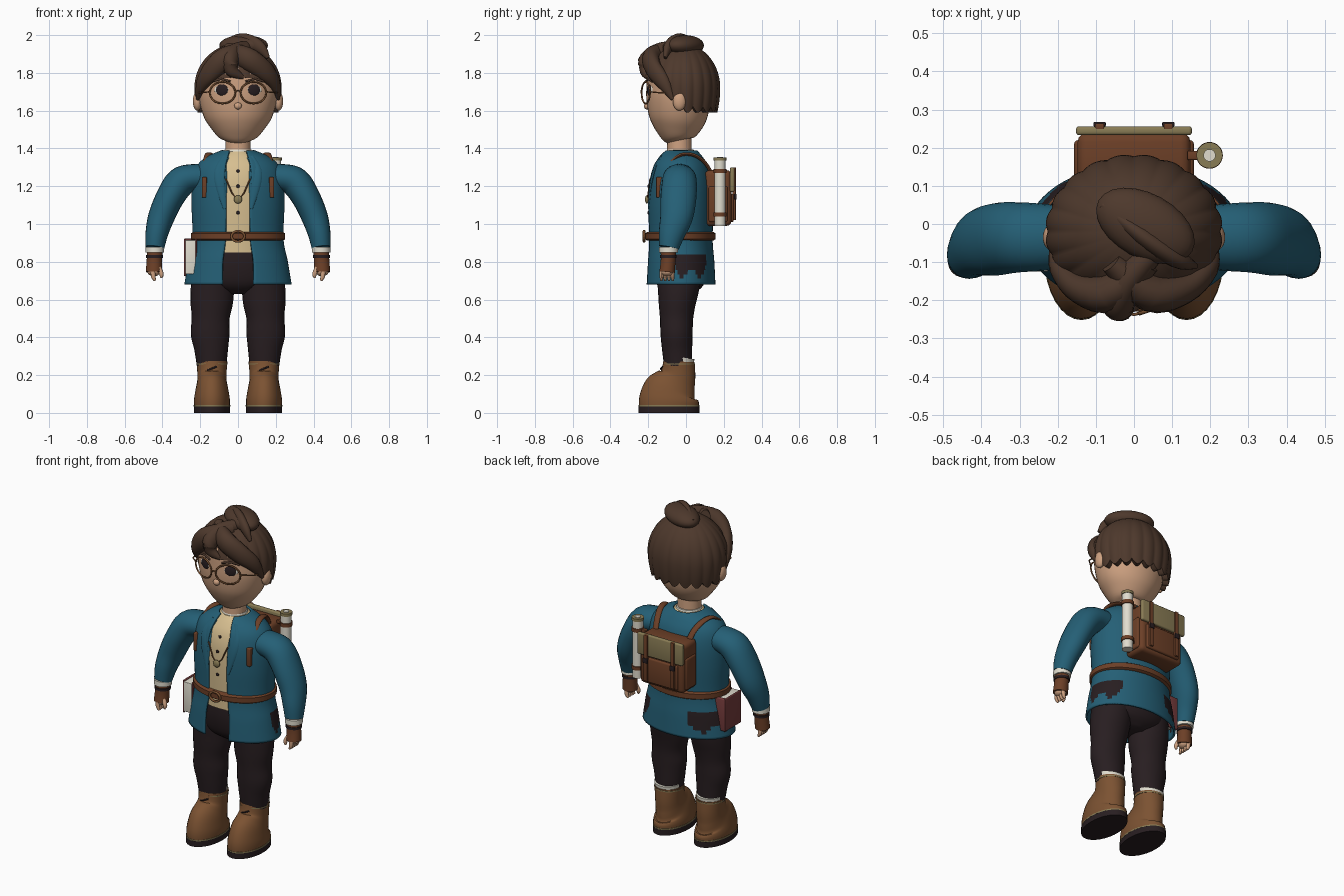
import bpy, bmesh
from math import sin, cos, pi, asin, sqrt, radians
from mathutils import Vector, Matrix

if "Cube" in bpy.data.objects:
    bpy.data.objects.remove(bpy.data.objects["Cube"])


def material(name, r, g, b):
    m = bpy.data.materials.new(name)
    m.use_nodes = True
    m.diffuse_color = (r, g, b, 1)
    m.node_tree.nodes["Principled BSDF"].inputs["Base Color"].default_value = (r, g, b, 1)
    return m


HAIR = material("hair brown", .075, .04, .025)
TEAL = material("coat teal", .018, .115, .18)
DARK = material("dark cloth", .021, .013, .015)
BOOT = material("boot brown", .2, .085, .032)
LEATHER = material("leather", .15, .05, .02)
SKIN = material("skin", .62, .36, .22)
CREAM = material("shirt cream", .68, .52, .28)
WHITE = material("off white", .75, .72, .62)
KHAKI = material("khaki", .25, .2, .09)
RED = material("book red", .18, .045, .045)


def finish(name, bm, *mats):
    bmesh.ops.recalc_face_normals(bm, faces=bm.faces)
    me = bpy.data.meshes.new(name)
    bm.to_mesh(me)
    bm.free()
    for m in mats:
        me.materials.append(m)
    ob = bpy.data.objects.new(name, me)
    bpy.context.collection.objects.link(ob)
    bpy.ops.object.select_all(action="DESELECT")
    ob.select_set(True)
    bpy.context.view_layer.objects.active = ob
    bpy.ops.object.shade_smooth_by_angle(angle=radians(40))
    return ob


def spline(keys, steps):
    """Smooth curve through rows of numbers."""
    k = [Vector(p) for p in keys]
    out = []
    for i in range(len(k) - 1):
        a, b, c, d = k[max(i - 1, 0)], k[i], k[i + 1], k[min(i + 2, len(k) - 1)]
        for j in range(steps):
            t = j / steps
            out.append(b + (c - a) * (t / 2) + (a * 2 - b * 5 + c * 4 - d) * (t * t / 2)
                       + (b * 3 - a - c * 3 + d) * (t ** 3 / 2))
    return out + [k[-1]]


def bridge(bm, rows, closed=True):
    for r, q in zip(rows, rows[1:]):
        n = len(r)
        for i in range(n if closed else n - 1):
            bm.faces.new((r[i], r[(i + 1) % n], q[(i + 1) % n], q[i]))


def tube(name, keys, mat, n=24, ref=(0, 1, 0), steps=4):
    """Sweep an ellipse along rows of x, y, z, radius, radius along ref."""
    bm, rows, pts = bmesh.new(), [], spline(keys, steps)
    pos = [Vector(p[:3]) for p in pts]
    for i, p in enumerate(pts):
        t = (pos[min(i + 1, len(pos) - 1)] - pos[max(i - 1, 0)]).normalized()
        u = t.cross(Vector(ref)).normalized()
        v = u.cross(t)
        rows.append([bm.verts.new(pos[i] + u * p[3] * cos(2 * pi * j / n) + v * p[4] * sin(2 * pi * j / n))
                     for j in range(n)])
    bridge(bm, rows)
    bm.faces.new(rows[0])
    bm.faces.new(rows[-1])
    return finish(name, bm, mat)


def band(name, x, y, z0, z1, rx, ry, mat):
    return tube(name, [(x, y, z0, rx, ry), (x, y, z1, rx, ry)], mat, 32, steps=1)


def ball(name, loc, scale, mat, turn=0):
    bm = bmesh.new()
    bmesh.ops.create_uvsphere(bm, u_segments=24, v_segments=14, radius=1)
    bm.transform(Matrix.Translation(loc) @ Matrix.Rotation(turn, 4, "Z") @ Matrix.Diagonal((*scale, 1)))
    return finish(name, bm, mat)


def box(name, lo, hi, mat, bevel=.01):
    bm = bmesh.new()
    bmesh.ops.create_cube(bm, size=1)
    lo, hi = Vector(lo), Vector(hi)
    bm.transform(Matrix.Translation((lo + hi) / 2) @ Matrix.Diagonal((*(hi - lo), 1)))
    bmesh.ops.bevel(bm, geom=bm.edges[:], offset=bevel, segments=3, affect="EDGES", profile=.5)
    return finish(name, bm, mat)


def wire(name, pts, r, mat, cyclic=False):
    cu = bpy.data.curves.new(name, "CURVE")
    cu.dimensions, cu.bevel_depth, cu.bevel_resolution = "3D", r, 1
    sp = cu.splines.new("POLY")
    sp.points.add(len(pts) - 1)
    for p, co in zip(sp.points, pts):
        p.co = (*co, 1)
    sp.use_cyclic_u = cyclic
    cu.materials.append(mat)
    bpy.context.collection.objects.link(bpy.data.objects.new(name, cu))


# Coat: open-fronted shell with torn patches in the skirt
CY = -.03
PROFILE = [(.68, .278, .18, .08), (.8, .258, .174, .08), (.92, .235, .165, .065), (1.1, .24, .17, .062),
           (1.22, .235, .165, .07), (1.3, .215, .145, .066), (1.35, .165, .115, .055), (1.385, .085, .085, .045)]
bm, rows = bmesh.new(), []
for z, rx, ry, gap in spline(PROFILE, 6):
    a0 = asin(gap / rx)
    angs = [a0 + (2 * pi - 2 * a0) * j / 96 for j in range(97)]
    rows.append([bm.verts.new((rx * sin(a), CY - ry * cos(a), z)) for a in angs])
bridge(bm, rows, False)
for f in bm.faces:
    c = f.calc_center_median()
    y = c.y - (.03 if c.x < 0 else 0)
    if abs(c.x) > .1 and -.05 < y < .1 and .74 + .025 * sin(70 * y) < c.z < .84:
        f.material_index = 1
coat = finish("coat", bm, TEAL, DARK)
shell = coat.modifiers.new("thickness", "SOLIDIFY")
shell.thickness, shell.offset = .012, 0

# Shirt, collar, belt and necklace
tube("shirt", [(0, CY, z, rx - .013, ry - .008) for z, rx, ry, g in PROFILE[2:]], CREAM, 40)
band("shirt_tail", 0, CY, .85, .93, .215, .158, CREAM)
tube("collar", [(0, CY, 1.36, .08, .08), (0, CY, 1.395, .07, .07)], WHITE)
tube("belt", [(0, CY, .912, .238, .175), (0, CY, .92, .25, .187), (0, CY, .95, .25, .187),
              (0, CY, .958, .238, .175)], LEATHER, 40, steps=1)
wire("buckle", [(.035 * cos(a * pi / 8), -.222, .935 + .028 * sin(a * pi / 8)) for a in range(16)], .007, BOOT, True)
wire("necklace", [(-.065, -.19, 1.24), (-.03, -.2, 1.16), (0, -.206, 1.13), (.03, -.2, 1.16), (.065, -.19, 1.24)],
     .004, BOOT)
ball("pendant", (0, -.207, 1.13), (.022, .01, .022), KHAKI)
for z in (1.06, 1.2, 1.28):
    ball("button", (0, -.198 + max(0, z - 1.2) * .3, z), (.009, .006, .009), DARK)
tube("hips", [(0, CY, .63, .06, .07), (0, CY, .68, .2, .125), (0, CY, .78, .225, .15), (0, CY, .88, .21, .15)], DARK)

# Head
tube("neck", [(0, -.035, 1.36, .068, .066), (0, -.035, 1.48, .066, .064)], SKIN)
tube("head", [(0, -.045, 1.437, .05, .05), (0, -.047, 1.455, .098, .085), (0, -.045, 1.5, .138, .122),
              (0, -.042, 1.56, .178, .152), (0, -.04, 1.64, .203, .168), (0, -.04, 1.72, .21, .17),
              (0, -.04, 1.82, .195, .16), (0, -.04, 1.91, .1, .09)], SKIN, 36)
ball("nose", (0, -.207, 1.625), (.02, .016, .018), SKIN)

# Hair cap: scalloped shell whose hairline drops from brow to nape
bm, rows, N = bmesh.new(), [], 180
for k in range(26):
    t = min(k, 24) / 24
    row = []
    for j in range(N):
        a = 2 * pi * j / N
        back = (1 - cos(a)) / 2
        lobe = abs(sin(a * 10))
        hairline = 1.775 - .185 * min(1, back * 1.9) ** 1.3 + .03 * (1 - lobe) * min(1, back * 2)
        z = 1.95 - (1.95 - hairline) * max(t, .02) ** 1.7
        d = (z - 1.72) / .235
        f = sqrt(max(0, 1 - d * d)) if d > 0 else 1 - .25 * d * d
        f *= 1 - .035 * t * (1 - lobe)
        if k == 25:
            f *= .84
        row.append(bm.verts.new((.233 * f * sin(a), -.02 - .203 * f * cos(a), z)))
    rows.append(row)
bridge(bm, rows)
bm.faces.new(rows[0])
finish("hair_cap", bm, HAIR)

# Swept locks and the top swirl
LOCKS = {
    "fringe_right": [(.04, -.1, 1.92, .03, .04), (-.06, -.18, 1.88, .05, .06), (-.14, -.17, 1.81, .04, .055),
                     (-.19, -.12, 1.74, .03, .04), (-.215, -.07, 1.66, .008, .01)],
    "fringe_left": [(-.06, -.1, 1.92, .03, .04), (.04, -.18, 1.88, .05, .06), (.13, -.17, 1.82, .04, .055),
                    (.19, -.12, 1.75, .03, .04), (.215, -.07, 1.66, .008, .01)],
    "quiff": [(.06, -.06, 1.94, .03, .03), (-.01, -.14, 1.91, .04, .05), (-.04, -.2, 1.86, .045, .055),
              (-.03, -.215, 1.81, .03, .035), (.03, -.205, 1.775, .008, .01)]}
for name, keys in LOCKS.items():
    tube(name, keys, HAIR, 16, ref=(0, 0, 1))
ball("hair_swirl", (.03, -.005, 1.945), (.14, .085, .055), HAIR, -.5)
tube("swirl_tip", [(-.08, .05, 1.95, .015, .02), (.02, -.03, 1.97, .025, .04), (.11, -.09, 1.94, .025, .035),
                   (.16, -.11, 1.88, .008, .01)], HAIR, 16, ref=(0, 0, 1))

for s, side in ((1, "left"), (-1, "right")):
    # Ears, eyes, brows and glasses
    ball(side + "_ear", (s * .215, -.035, 1.65), (.024, .035, .05), SKIN)
    ball(side + "_eye_white", (s * .085, -.19, 1.71), (.042, .007, .028), WHITE, s * .32)
    ball(side + "_iris", (s * .085, -.194, 1.71), (.033, .007, .03), DARK, s * .32)
    wire(side + "_brow", [(s * .04, -.213, 1.755), (s * .09, -.2, 1.768), (s * .135, -.178, 1.755)], .006, HAIR)
    wire(side + "_rim", [(s * (.082 + .068 * cos(a * pi / 16)), -.213 + .022 * cos(a * pi / 16),
                          1.695 + .057 * sin(a * pi / 16)) for a in range(32)], .005, BOOT, True)
    wire(side + "_temple", [(s * .15, -.19, 1.7), (s * .205, -.14, 1.695), (s * .222, -.04, 1.69)], .004, BOOT)

    # Sleeve, cuff, glove and hand
    tube(side + "_sleeve", [(s * .16, -.035, 1.245, .07, .08), (s * .24, -.035, 1.245, .072, .088),
                            (s * .305, -.035, 1.22, .08, .092), (s * .36, -.04, 1.14, .075, .095),
                            (s * .405, -.05, 1.04, .07, .087), (s * .43, -.075, .95, .06, .07),
                            (s * .44, -.09, .875, .05, .053)], TEAL)
    band(side + "_cuff", s * .44, -.092, .848, .878, .049, .05, WHITE)
    tube(side + "_glove", [(s * .44, -.093, .86, .04, .041), (s * .443, -.095, .8, .041, .039),
                           (s * .445, -.1, .745, .043, .041)], LEATHER)
    band(side + "_wristband", s * .441, -.094, .82, .835, .045, .044, DARK)
    ball(side + "_palm", (s * .445, -.1, .748), (.034, .035, .025), SKIN)
    for i in range(4):
        y = -.13 + .02 * i
        tube(side + "_finger", [(s * .45, y, .75, .012, .01), (s * .448, y, .72, .012, .01),
                                (s * .438, y, .7, .006, .006)], SKIN, 10)
    tube(side + "_thumb", [(s * .42, -.115, .77, .012, .012), (s * .405, -.122, .735, .012, .012),
                           (s * .408, -.124, .715, .006, .006)], SKIN, 10)

    # Lapel and shoulder strap
    tube(side + "_lapel", [(s * .065, -.128, 1.355, .02, .008), (s * .09, -.165, 1.28, .035, .01),
                           (s * .088, -.185, 1.2, .03, .009), (s * .07, -.196, 1.08, .008, .006)], TEAL, 12)
    box(side + "_strap_front", (s * .178 - .013, -.158, 1.14), (s * .178 + .013, -.125, 1.25), LEATHER, .005)
    tube(side + "_strap", [(s * .11, .14, 1.26, .009, .018), (s * .125, .1, 1.325, .009, .018),
                           (s * .145, .04, 1.365, .009, .018), (s * .16, -.03, 1.365, .009, .018),
                           (s * .17, -.1, 1.31, .009, .018)], LEATHER, 12, ref=(1, 0, 0))

    # Trouser leg, sock and boot
    tube(side + "_trouser_leg", [(s * .125, -.035, .76, .11, .12), (s * .135, -.04, .66, .115, .11),
                                 (s * .14, -.047, .58, .112, .098), (s * .145, -.05, .5, .1, .088),
                                 (s * .147, -.05, .42, .103, .085), (s * .142, -.047, .34, .09, .08),
                                 (s * .14, -.042, .25, .078, .074)], DARK)
    tube(side + "_sock", [(s * .14, -.036, .25, .075, .077), (s * .14, -.03, .295, .08, .075)], WHITE)
    x = s * .138
    tube(side + "_boot", [(x, -.09, .03, .094, .158), (x, -.09, .07, .095, .158), (x, -.082, .115, .088, .145),
                          (x, -.06, .16, .079, .118), (x, -.042, .205, .077, .093),
                          (x, -.037, .272, .082, .083)], BOOT, 32)
    band(side + "_sole", x, -.09, 0, .034, .096, .162, DARK)
    band(side + "_welt", x, -.09, .034, .041, .097, .161, KHAKI)
    band(side + "_boot_trim", x, -.037, .256, .262, .083, .085, KHAKI)
    for z, y in ((.17, -.176), (.2, -.143), (.235, -.13)):
        wire(side + "_lace", [(x - .025, y + .006, z - .01), (x, y - .004, z), (x + .025, y + .006, z + .01)],
             .005, DARK)

    # Pack strap and buckle
    box(side + "_pack_strap", (s * .09 - .012, .245, 1.02), (s * .09 + .012, .264, 1.3), LEATHER, .004)
    box(side + "_pack_buckle", (s * .09 - .016, .255, 1.13), (s * .09 + .016, .268, 1.16), DARK, .004)
    box(side + "_pack_side", (s * .145 - .012, .12, 1.01), (s * .145 + .012, .22, 1.2), LEATHER, .01)
wire("glasses_bridge", [(-.016, -.233, 1.7), (0, -.238, 1.707), (.016, -.233, 1.7)], .004, BOOT)

# Backpack
box("pack_body", (-.148, .1, .99), (.148, .24, 1.285), LEATHER, .025)
box("pack_pocket", (-.115, .225, 1.01), (.115, .252, 1.16), LEATHER, .01)
box("pack_flap", (-.152, .233, 1.17), (.152, .256, 1.3), KHAKI, .008)

# Scroll case
SX, SY = .198, .18
band("scroll_case", SX, SY, .99, 1.34, .03, .03, WHITE)
band("scroll_cap", SX, SY, 1.335, 1.352, .034, .034, KHAKI)
band("scroll_core", SX, SY, 1.35, 1.356, .016, .016, WHITE)
for z in (1.04, 1.27):
    band("scroll_ring", SX, SY, z, z + .022, .035, .035, LEATHER)
    box("scroll_loop", (.14, SY - .012, z), (.18, SY + .012, z + .02), LEATHER, .004)

# Belt book
box("book_pages", (-.278, -.125, .735), (-.225, .02, .915), WHITE, .003)
box("book_cover_outer", (-.287, -.122, .725), (-.277, .035, .922), RED, .004)
box("book_cover_inner", (-.227, -.122, .725), (-.218, .035, .922), RED, .004)
box("book_spine", (-.286, .018, .725), (-.219, .036, .922), RED, .006)
